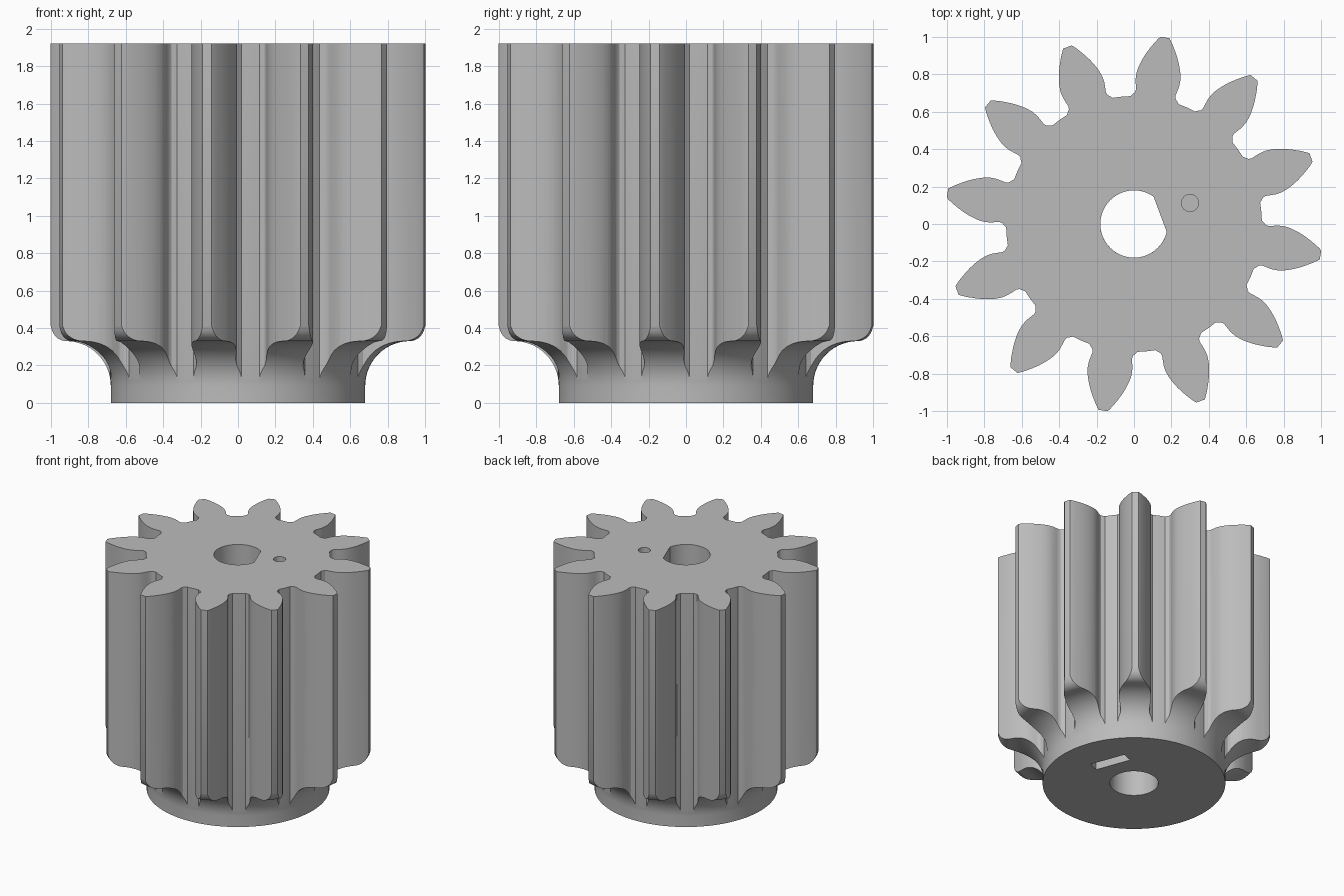
import bpy
import bmesh
from math import sin, cos, pi, radians, atan2, hypot

if "Cube" in bpy.data.objects:
    bpy.data.objects.remove(bpy.data.objects["Cube"], do_unlink=True)

TEETH = 12
PITCH = 2 * pi / TEETH
TURN = radians(20.6)      # direction of a tooth, of the shaft flat and of the slot
HEIGHT = 1.92
HUB_R, ROOT_R = 0.68, 0.684

grey = bpy.data.materials.new("light grey")
grey.use_nodes = True
grey.diffuse_color = (0.5, 0.5, 0.5, 1)
grey.node_tree.nodes["Principled BSDF"].inputs["Base Color"].default_value = (0.5, 0.5, 0.5, 1)


def make_object(name, bm):
    bmesh.ops.recalc_face_normals(bm, faces=bm.faces)
    mesh = bpy.data.meshes.new(name)
    bm.to_mesh(mesh)
    bm.free()
    mesh.materials.append(grey)
    obj = bpy.data.objects.new(name, mesh)
    bpy.context.collection.objects.link(obj)
    return obj


def prism(name, outline, z0, z1):
    bm = bmesh.new()
    low = [bm.verts.new((x, y, z0)) for x, y in outline]
    high = [bm.verts.new((x, y, z1)) for x, y in outline]
    bm.faces.new(low)
    bm.faces.new(high)
    n = len(outline)
    for i in range(n):
        j = (i + 1) % n
        bm.faces.new((low[i], low[j], high[j], high[i]))
    return make_object(name, bm)


def revolve(name, profile, segments):
    bm = bmesh.new()
    rings = [[bm.verts.new((r * cos(2 * pi * k / segments), r * sin(2 * pi * k / segments), z))
              for k in range(segments)] for r, z in profile]
    for a, b in zip(rings, rings[1:]):
        for k in range(segments):
            m = (k + 1) % segments
            bm.faces.new((a[k], a[m], b[m], b[k]))
    bm.faces.new(rings[0])
    bm.faces.new(rings[-1])
    return make_object(name, bm)


def arc(cx, cy, r, start, end, steps):
    angles = [radians(start + (end - start) * i / steps) for i in range(steps + 1)]
    return [(cx + r * cos(a), cy + r * sin(a)) for a in angles]


def combine(target, tool, operation):
    mod = target.modifiers.new(operation, 'BOOLEAN')
    mod.operation = operation
    mod.solver = 'EXACT'
    mod.object = tool
    bpy.context.view_layer.objects.active = target
    bpy.ops.object.modifier_apply(modifier=mod.name)
    bpy.data.objects.remove(tool, do_unlink=True)


def rotate(points, angle):
    c, s = cos(angle), sin(angle)
    return [(x * c - y * s, x * s + y * c) for x, y in points]


# One tooth: (distance out, half width), from the root fillet to the tip
flank = [(0.686, 0.119), (0.696, 0.110), (0.712, 0.107), (0.735, 0.112), (0.765, 0.118),
         (0.80, 0.119), (0.835, 0.113), (0.87, 0.102), (0.905, 0.088), (0.94, 0.070),
         (0.975, 0.050), (1.0, 0.033), (1.011, 0.024)]
floor_start = radians(11)
tooth = [(ROOT_R * cos(a), ROOT_R * sin(a)) for a in (-PITCH / 2, -floor_start)]
tooth += [(r, -w) for r, w in flank] + [(r, w) for r, w in reversed(flank)]
tooth += [(ROOT_R * cos(floor_start), ROOT_R * sin(floor_start))]
outline = []
for i in range(TEETH):
    outline += rotate(tooth, TURN + i * PITCH)
gear = prism("pinion_gear", outline, -0.1, HEIGHT + 0.1)

# Turned envelope: round hub, concave flare, rounded lower tooth corner
envelope = [(HUB_R, 0)] + arc(0.92, 0.09, 0.24, 180, 90, 14)
envelope += arc(0.92, 0.42, 0.09, -90, 0, 8)[1:]
envelope = envelope[:-1] + [(1.02, 0.43), (1.02, HEIGHT)]
combine(gear, revolve("envelope", envelope, 144), 'INTERSECT')

# Shaft bore: round at the bottom, with a flat higher up
combine(gear, prism("bore_entry", arc(0, 0, 0.18, 0, 352.5, 47), -0.2, 0.35), 'DIFFERENCE')
flat_bore = rotate(arc(0, 0, 0.18, 34, 326, 40), TURN)
combine(gear, prism("flat_bore", flat_bore, 0.3, HEIGHT + 0.2), 'DIFFERENCE')

# Blind marker hole in the top
mark = arc(0.32 * cos(TURN), 0.32 * sin(TURN), 0.046, 0, 345, 23)
combine(gear, prism("marker_hole", mark, HEIGHT - 0.3, HEIGHT + 0.1), 'DIFFERENCE')

# Blind slot in the underside
slot = rotate([(0.315, -0.145), (0.405, -0.145), (0.405, 0.145), (0.315, 0.145)], TURN)
combine(gear, prism("underside_slot", slot, -0.1, 0.3), 'DIFFERENCE')

# Smooth shading with crisp edges
bpy.ops.object.select_all(action='DESELECT')
gear.select_set(True)
bpy.context.view_layer.objects.active = gear
bpy.ops.object.shade_smooth_by_angle(angle=radians(30))
